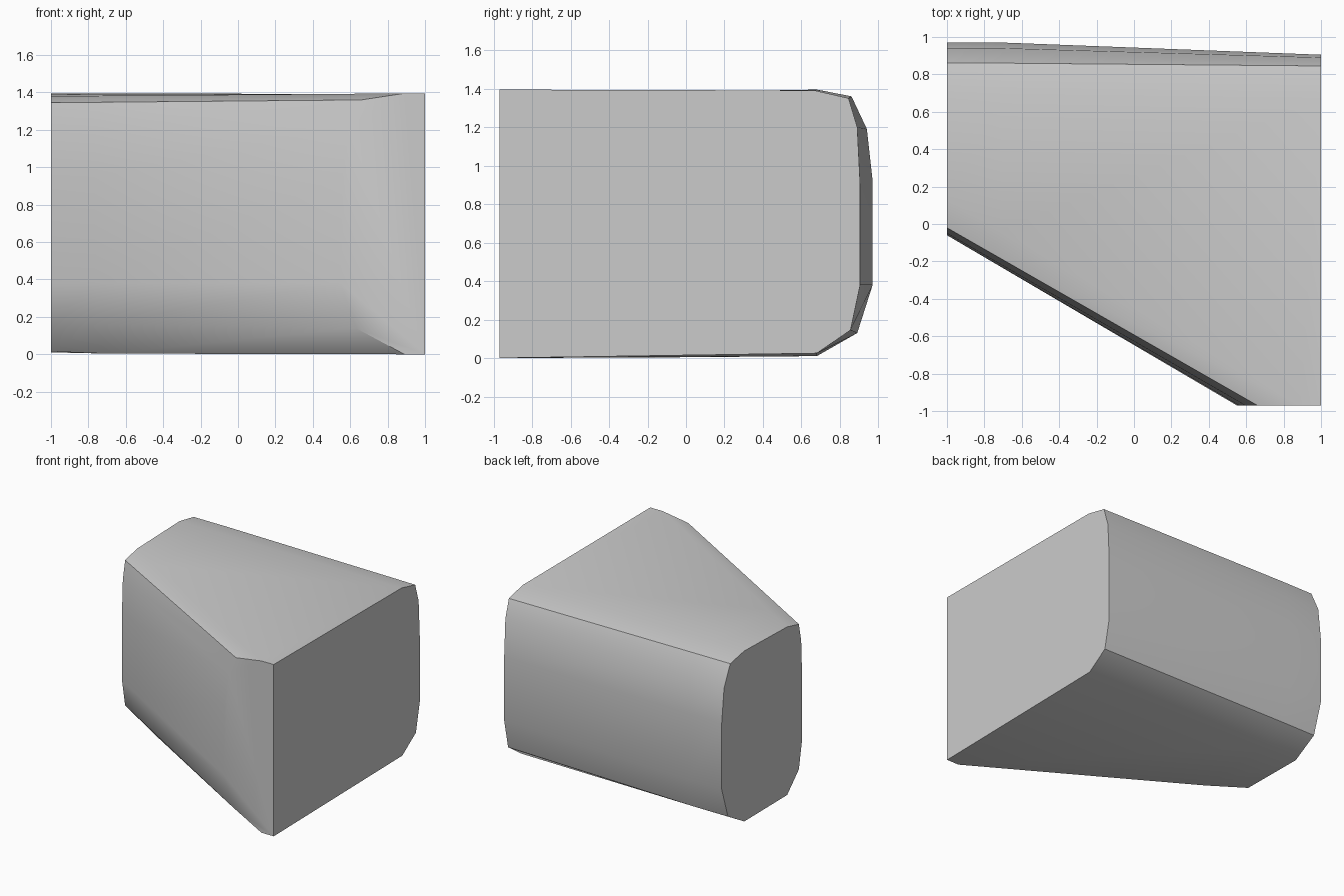
import bpy
import bmesh
from mathutils import Vector

cube = bpy.data.objects.get("Cube")
if cube:
    bpy.data.objects.remove(cube, do_unlink=True)

# Single plain colour
grey = bpy.data.materials.new("plain_grey")
grey.use_nodes = True
colour = (0.6, 0.6, 0.6, 1)
grey.diffuse_color = colour
grey.node_tree.nodes["Principled BSDF"].inputs["Base Color"].default_value = colour

FRONT = -0.97   # flat front plane
HEIGHT = 1.395

# Slanted wall, bottom to top: (y, z) on the narrow end, (x, z) on the front plane
slant_end = [(.13, .015), (-.02, .165), (-.06, .38), (-.06, .95),
             (-.05, 1.2), (-.02, 1.345), (.13, 1.38)]
slant_front = [(.89, 0), (.63, .14), (.55, .38), (.56, .95),
               (.595, 1.22), (.66, 1.36), (.89, HEIGHT)]

# Back wall, top to bottom: (y, z) on the narrow end and on the wide end
back_narrow = [(.68, HEIGHT), (.86, 1.36), (.94, 1.19), (.97, .92),
               (.97, .38), (.89, .13), (.68, .01)]
back_wide = [(.67, 1.39), (.845, 1.35), (.89, 1.2), (.905, .9),
             (.905, .38), (.855, .145), (.68, .025)]

narrow = [Vector((-1, y, z)) for y, z in slant_end + back_narrow]
wide = [Vector((x, FRONT, z)) for x, z in slant_front]
wide += [Vector((1, y, z)) for y, z in back_wide]

# Intermediate station where the back wall begins to taper
middle = [a.lerp(b, .15) for a, b in zip(narrow, wide)]
for i in range(len(slant_end), len(narrow)):
    middle[i] = narrow[i] + Vector((.3, 0, 0))
middle[0].z = .004

bm = bmesh.new()
rings = [[bm.verts.new(p) for p in ring] for ring in (narrow, middle, wide)]
low = bm.verts.new((1, FRONT, 0))
high = bm.verts.new((1, FRONT, HEIGHT))
n = len(slant_end)
count = len(narrow)

# Wrapped walls, top and underside
for ring_a, ring_b in zip(rings, rings[1:]):
    for i in range(count):
        j = (i + 1) % count
        bm.faces.new((ring_a[i], ring_b[i], ring_b[j], ring_a[j]))

# Corner pieces, flat front and both flat ends
end = rings[2]
bm.faces.new((end[n - 1], high, end[n]))
bm.faces.new((end[-1], low, end[0]))
bm.faces.new(end[:n] + [high, low])
bm.faces.new(end[n:] + [low, high])
bm.faces.new(rings[0])
bmesh.ops.recalc_face_normals(bm, faces=bm.faces)

mesh = bpy.data.meshes.new("wedge_block")
bm.to_mesh(mesh)
bm.free()
mesh.materials.append(grey)
block = bpy.data.objects.new("wedge_block", mesh)
bpy.context.collection.objects.link(block)

# Smooth rounded walls with crisp rims
bpy.ops.object.select_all(action='DESELECT')
block.select_set(True)
bpy.context.view_layer.objects.active = block
bpy.ops.object.shade_smooth_by_angle(angle=.56)
